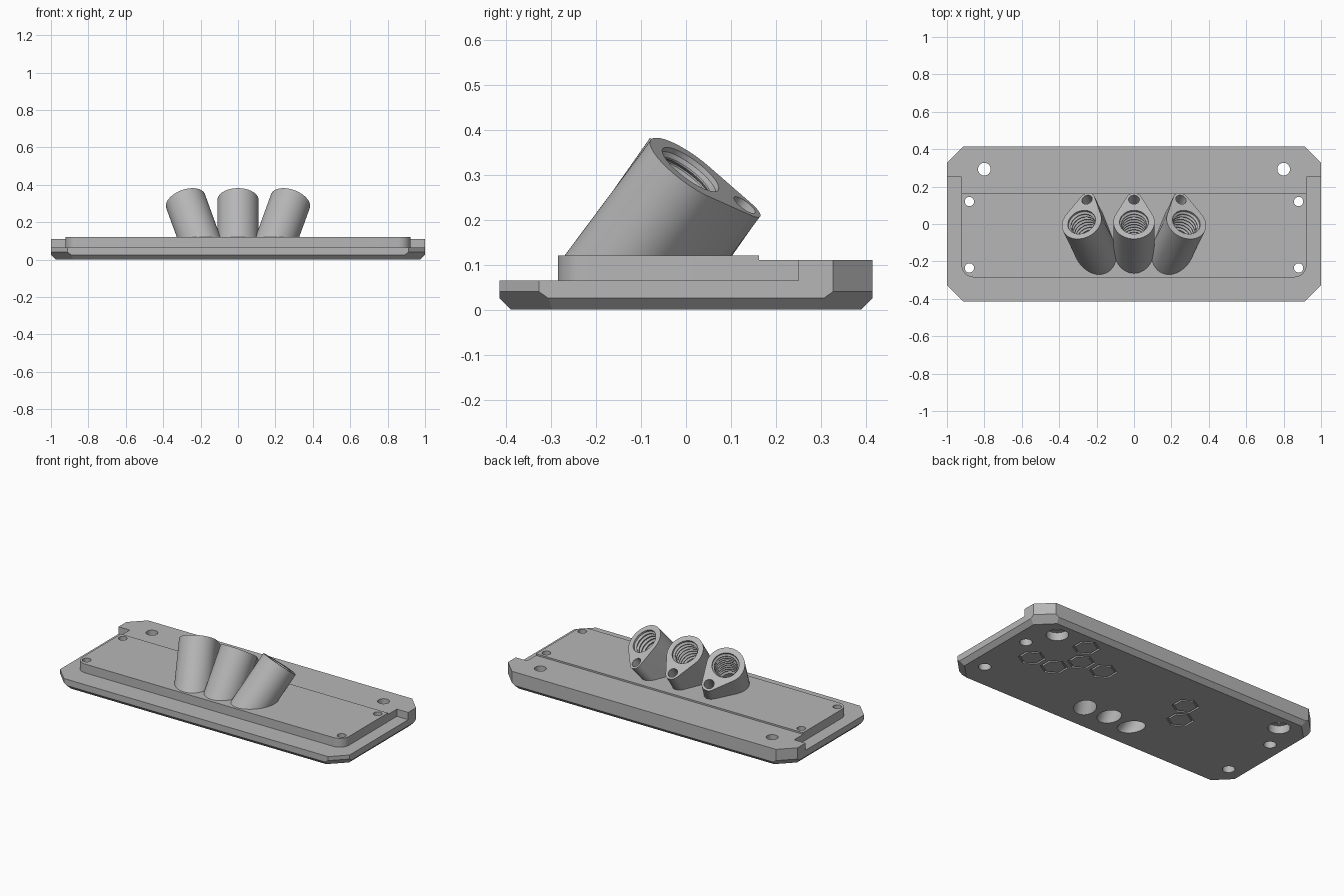
import bpy, bmesh
from math import sin, cos, pi, radians, asin
from mathutils import Matrix, Vector

if "Cube" in bpy.data.objects:
    bpy.data.objects.remove(bpy.data.objects["Cube"], do_unlink=True)

grey = bpy.data.materials.new("plain_grey")
grey.use_nodes = True
colour = (0.47, 0.47, 0.47, 1)
grey.diffuse_color = colour
grey.node_tree.nodes["Principled BSDF"].inputs["Base Color"].default_value = colour


def make_object(name, bm):
    bmesh.ops.recalc_face_normals(bm, faces=bm.faces)
    mesh = bpy.data.meshes.new(name)
    bm.to_mesh(mesh)
    bm.free()
    mesh.materials.append(grey)
    obj = bpy.data.objects.new(name, mesh)
    bpy.context.collection.objects.link(obj)
    return obj


def slice_off(bm, point, normal):
    """Remove everything on the normal's side of a plane and cap the cut."""
    geom = bm.verts[:] + bm.edges[:] + bm.faces[:]
    cut = bmesh.ops.bisect_plane(bm, geom=geom, plane_co=point, plane_no=normal,
                                 clear_outer=True)["geom_cut"]
    edges = [e for e in cut if isinstance(e, bmesh.types.BMEdge)]
    bmesh.ops.edgeloop_fill(bm, edges=edges)


def prism_mesh(outline, z0, z1):
    bm = bmesh.new()
    rings = [[bm.verts.new((x, y, z)) for x, y in outline] for z in (z0, z1)]
    n = len(outline)
    bm.faces.new(rings[0][::-1])
    top = bm.faces.new(rings[1])
    for i in range(n):
        j = (i + 1) % n
        bm.faces.new((rings[0][i], rings[0][j], rings[1][j], rings[1][i]))
    return bm, top


def prism(name, outline, z0, z1):
    return make_object(name, prism_mesh(outline, z0, z1)[0])


def rect(x0, x1, y0, y1):
    return [(x0, y0), (x1, y0), (x1, y1), (x0, y1)]


def arc(x, y, r, a0, a1, n):
    return [(x + r * cos(a0 + (a1 - a0) * i / n), y + r * sin(a0 + (a1 - a0) * i / n))
            for i in range(n + 1)]


def circle(x, y, r, n=32, turn=0):
    return arc(x, y, r, turn, turn + 2 * pi, n)[:-1]


def lathe(name, profile, n=48):
    """Closed solid of revolution about z from (radius, z) pairs."""
    bm = bmesh.new()
    rings = [[bm.verts.new((x, y, z)) for x, y in circle(0, 0, r, n)] for r, z in profile]
    for a, b in zip(rings, rings[1:]):
        for i in range(n):
            j = (i + 1) % n
            bm.faces.new((a[i], a[j], b[j], b[i]))
    bm.faces.new(rings[0])
    bm.faces.new(rings[-1])
    return make_object(name, bm)


def combine(tool, operation):
    mod = plate.modifiers.new("combine", 'BOOLEAN')
    mod.operation = operation
    mod.solver = 'EXACT'
    mod.object = tool
    bpy.context.view_layer.update()
    bpy.ops.object.modifier_apply(modifier=mod.name)
    bpy.data.objects.remove(tool, do_unlink=True)


# Base plate with cut corners and a chamfered underside
W, D, CORNER = 1.0, 0.415, 0.088
bm, _ = prism_mesh(rect(-W, W, -D, D), 0, 0.11)
for sx in (-1, 1):
    for sy in (-1, 1):
        slice_off(bm, Vector((sx * (W - CORNER), sy * D, 0)), Vector((sx, sy, 0)))
for s in (-1, 1):
    slice_off(bm, Vector((s * W, 0, 0.026)), Vector((s, 0, -1)))
    slice_off(bm, Vector((0, s * D, 0.026)), Vector((0, s, -1)))
for sx in (-1, 1):
    for sy in (-1, 1):
        outward = Vector((sx, sy, 0)).normalized()
        slice_off(bm, Vector((sx * (W - CORNER), sy * D, 0.04)), outward - Vector((0, 0, 1)))
plate = make_object("mounting_plate", bm)
bpy.context.view_layer.objects.active = plate
plate.select_set(True)

# Lower rim around the front and sides
combine(prism("rim_cut", rect(-1.2, 1.2, -0.6, 0.25), 0.065, 0.3), 'DIFFERENCE')

# Raised panel with rounded front corners, and the lower ledge behind it
PX, PY, PR = 0.922, -0.285, 0.065
panel = (arc(-PX + PR, PY + PR, PR, pi, 1.5 * pi, 10)
         + arc(PX - PR, PY + PR, PR, 1.5 * pi, 2 * pi, 10))
combine(prism("ledge", rect(-PX, PX, 0.1, 0.3), 0.04, 0.11), 'UNION')
combine(prism("raised_panel", panel + [(PX, 0.162), (-PX, 0.162)], 0.035, 0.12), 'UNION')

# Three leaning sockets with a teardrop section
R, r, SPAN = 0.11, 0.043, 0.147
lean = asin((R - r) / SPAN)
teardrop = (arc(0, 0, R, pi - lean, 2 * pi + lean, 40)
            + arc(0, SPAN, r, lean, pi - lean, 16))
frames = []
for s in (-1, 0, 1):
    centre = Vector((0.28 * s, 0.01, 0.319 - 0.007 * abs(s)))
    frames.append(Matrix.Translation(centre) @ Matrix.Rotation(radians(20 * s), 4, 'Y')
                  @ Matrix.Rotation(radians(-35), 4, 'X'))
for frame in frames:
    bm, top = prism_mesh(teardrop, -0.6, 0)
    bmesh.ops.bevel(bm, geom=list(top.edges), offset=0.007, segments=3, profile=0.5,
                    affect='EDGES')
    bm.transform(frame)
    slice_off(bm, Vector((0, 0, 0.1)), Vector((0, 0, -1)))
    combine(make_object("socket", bm), 'UNION')

# Threaded bores running out through the underside, and small blind holes
PITCH = 0.024
thread = [(0.077, 0.05), (0.077, -0.012)]
for i in range(9):
    z = -0.012 - i * PITCH
    thread += [(0.066, z - 0.008), (0.066, z - 0.012), (0.077, z - 0.02), (0.077, z - PITCH)]
thread += [(0.062, thread[-1][1] - 0.012), (0.062, -0.6)]
for frame in frames:
    bore = lathe("bore", thread)
    bore.data.transform(frame)
    combine(bore, 'DIFFERENCE')
    pin = prism("pin_hole", circle(0, SPAN, 0.029), -0.15, 0.05)
    pin.data.transform(frame)
    combine(pin, 'DIFFERENCE')

# Screw holes, counterbored from below
for s in (-1, 1):
    for y, small, large, depth in ((0.293, 0.034, 0.062, 0.05),
                                   (0.12, 0.025, 0.035, 0.04),
                                   (-0.235, 0.025, 0.035, 0.04)):
        x = s * (0.8 if y > 0.2 else 0.88)
        profile = [(large, -0.05), (large, depth), (small, depth), (small, 0.2)]
        hole = lathe("screw_hole", profile, 32)
        hole.data.transform(Matrix.Translation((x, y, 0)))
        combine(hole, 'DIFFERENCE')

# Hexagon grooves on the underside
for x, y in ((0.745, 0.01), (0.585, 0.01), (0.505, 0.148), (0.345, 0.148),
             (0.585, 0.287), (-0.25, 0.145), (-0.325, 0.01)):
    combine(prism("hex_groove", circle(x, y, 0.077, 6, pi / 6), -0.02, 0.01), 'DIFFERENCE')
    combine(prism("hex_core", circle(x, y, 0.064, 6, pi / 6), 0, 0.02), 'UNION')

bpy.ops.object.shade_smooth_by_angle(angle=radians(30))
